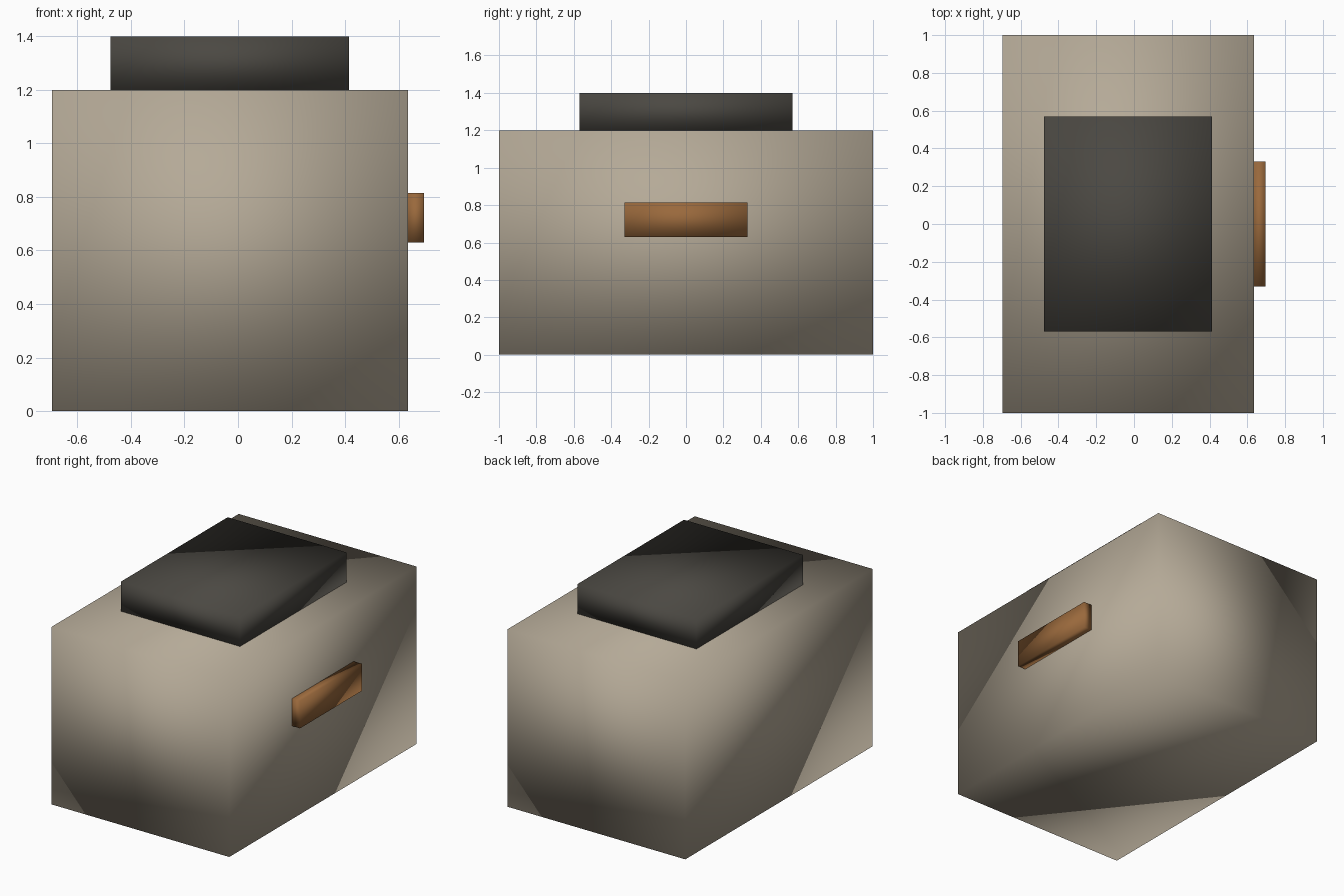
import bpy

if "Cube" in bpy.data.objects:
    bpy.data.objects.remove(bpy.data.objects["Cube"])


def material(name, rgb):
    mat = bpy.data.materials.new(name)
    mat.diffuse_color = (*rgb, 1)
    mat.use_nodes = True
    mat.node_tree.nodes["Principled BSDF"].inputs["Base Color"].default_value = mat.diffuse_color
    return mat


def box(name, x, y, z, mat):
    """Smooth-shaded box from (min, max) extents on each axis."""
    spans = (x, y, z)
    bpy.ops.mesh.primitive_cube_add(size=1, location=[(a + b) / 2 for a, b in spans])
    obj = bpy.context.object
    obj.name = name
    obj.scale = [b - a for a, b in spans]
    bpy.ops.object.transform_apply(location=False, rotation=False, scale=True)
    bpy.ops.object.shade_smooth()
    obj.data.materials.append(mat)
    return obj


beige = material("beige", (0.46, 0.40, 0.31))
charcoal = material("charcoal", (0.07, 0.065, 0.055))
copper = material("copper", (0.32, 0.14, 0.045))

# Main body
box("body", (-0.695, 0.635), (-1, 1), (0, 1.2), beige)
# Raised slab on top
box("top_slab", (-0.477, 0.414), (-0.57, 0.57), (1.2, 1.4), charcoal)
# Handle plate on the right side
box("side_handle", (0.635, 0.695), (-0.33, 0.33), (0.63, 0.815), copper)
